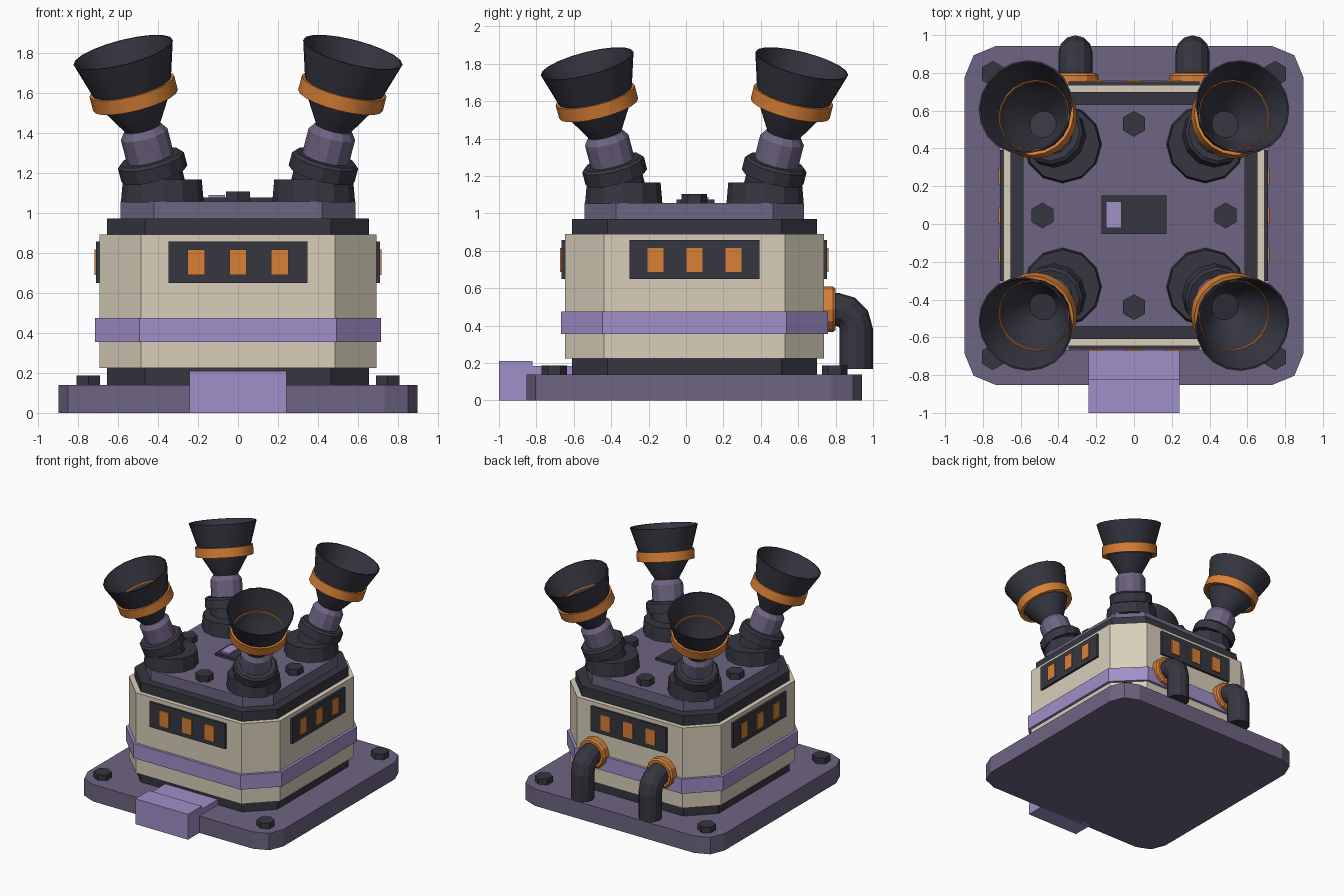
import bpy, bmesh
from math import pi, sin, cos, radians
from mathutils import Matrix, Vector

if "Cube" in bpy.data.objects:
    bpy.data.objects.remove(bpy.data.objects["Cube"])

CY = 0.045  # middle of the main body along y


def material(name, rgb):
    lin = [((c / 255 + 0.055) / 1.055) ** 2.4 for c in rgb] + [1]
    m = bpy.data.materials.new(name)
    m.use_nodes = True
    m.diffuse_color = lin
    bsdf = next(n for n in m.node_tree.nodes if n.type == 'BSDF_PRINCIPLED')
    bsdf.inputs["Base Color"].default_value = lin
    return m


CREAM = material("cream paint", (216, 206, 186))
PURPLE = material("dull purple", (110, 100, 130))
LILAC = material("lilac", (160, 143, 200))
DARK = material("dark metal", (54, 54, 65))
ORANGE = material("orange", (216, 128, 54))


def finish(name, bm, mat, smooth=False):
    bmesh.ops.recalc_face_normals(bm, faces=bm.faces)
    me = bpy.data.meshes.new(name)
    bm.to_mesh(me)
    bm.free()
    me.materials.append(mat)
    ob = bpy.data.objects.new(name, me)
    bpy.context.collection.objects.link(ob)
    if smooth:
        bpy.ops.object.select_all(action='DESELECT')
        ob.select_set(True)
        bpy.context.view_layer.objects.active = ob
        bpy.ops.object.shade_smooth_by_angle(angle=radians(28))
    return ob


def box(name, x, y, z, mat, turn=Matrix()):
    """Box from (min, max) ranges."""
    bm = bmesh.new()
    size = [r[1] - r[0] for r in (x, y, z)]
    mid = [(r[0] + r[1]) / 2 for r in (x, y, z)]
    bmesh.ops.create_cube(bm, size=1, matrix=turn @ Matrix.Translation(mid) @ Matrix.Diagonal(size + [1]))
    return finish(name, bm, mat)


def slab(name, half, corner, z0, z1, mat, segments=1):
    """Square slab with cut or rounded upright corners."""
    bm = bmesh.new()
    bmesh.ops.create_cube(bm, size=1, matrix=Matrix.Translation((0, CY, (z0 + z1) / 2))
                          @ Matrix.Diagonal((2 * half, 2 * half, z1 - z0, 1)))
    upright = [e for e in bm.edges if abs(e.verts[0].co.z - e.verts[1].co.z) > 0.01]
    bmesh.ops.bevel(bm, geom=upright, offset=corner, segments=segments, profile=0.5, affect='EDGES')
    return finish(name, bm, mat)


def lathe(name, profile, sides, mat, place, smooth=False, closed=False):
    """Turn (radius, height) points about the local z axis."""
    bm = bmesh.new()
    rings = [[bm.verts.new(place @ Vector((r * sin(2 * pi * i / sides), r * cos(2 * pi * i / sides), h)))
              for i in range(sides)] for r, h in profile]
    pairs = list(zip(rings, rings[1:]))
    if closed:
        pairs.append((rings[-1], rings[0]))
    else:
        bm.faces.new(rings[0])
        bm.faces.new(rings[-1])
    for a, b in pairs:
        for i in range(sides):
            j = (i + 1) % sides
            bm.faces.new((a[i], a[j], b[j], b[i]))
    return finish(name, bm, mat, smooth)


def bolt(name, x, y, z, height):
    lathe(name, [(0.068, 0), (0.068, height)], 6, DARK, Matrix.Translation((x, y, z)))


# Base plate and front step
slab("base_plate", 0.897, 0.165, 0, 0.14, PURPLE, 2)
box("front_step", (-0.242, 0.242), (-1, -0.82), (0, 0.21), LILAC)
box("front_step_ledge", (-0.242, 0.242), (-0.82, -0.6), (0.1, 0.185), LILAC)

# Body tiers
slab("lower_trim", 0.655, 0.19, 0.14, 0.225, DARK)
slab("body", 0.692, 0.208, 0.225, 0.89, CREAM)
slab("body_band", 0.714, 0.222, 0.355, 0.475, LILAC)
slab("upper_trim", 0.655, 0.19, 0.89, 0.97, DARK)
slab("roof", 0.587, 0.168, 0.97, 1.055, PURPLE)

# Window panel with three lamps on each side
for k, side in enumerate(("front", "left", "back", "right")):
    turn = Matrix.Translation((0, CY, 0)) @ Matrix.Rotation(k * pi / 2, 4, 'Z')
    box(side + "_panel", (-0.347, 0.347), (-0.71, -0.68), (0.65, 0.857), DARK, turn)
    for n in (-1, 0, 1):
        cx = n * 0.208
        box(side + "_lamp", (cx - 0.043, cx + 0.043), (-0.718, -0.70), (0.688, 0.815), ORANGE, turn)

# Bolts on the base and roof, and the roof hatch
for sx in (-1, 1):
    for sy in (-1, 1):
        bolt("base_bolt", sx * 0.747, CY + sy * 0.75, 0.14, 0.048)
for x, y in ((0.485, 0), (-0.485, 0), (0, 0.485), (0, -0.485)):
    bolt("roof_bolt", x, CY + y, 1.055, 0.05)
box("roof_hatch", (-0.173, 0.173), (-0.052, 0.152), (1.05, 1.075), DARK)
box("hatch_light", (-0.147, -0.066), (-0.02, 0.12), (1.07, 1.088), LILAC)

# Four nozzles leaning outwards
for sx in (-1, 1):
    for sy in (-1, 1):
        spot = Matrix.Translation((sx * 0.378, CY + sy * 0.378, 0))
        lathe("nozzle_pedestal", [(0.207, 1.05), (0.197, 1.165)], 12, DARK, spot)
        axis = Vector((sx, sy, 0)).normalized() * sin(radians(20)) + Vector((0, 0, cos(radians(20))))
        lean = (spot @ Matrix.Translation((0, 0, 1.04))
                @ Vector((0, 0, 1)).rotation_difference(axis).to_matrix().to_4x4())
        lathe("nozzle_neck", [(0.14, 0.03), (0.14, 0.17)], 12, DARK, lean)
        lathe("nozzle_collar", [(0.17, 0.165), (0.17, 0.235), (0.155, 0.25)], 12, DARK, lean)
        lathe("nozzle_sleeve", [(0.12, 0.24), (0.12, 0.375), (0.095, 0.41)], 12, PURPLE, lean)
        lathe("nozzle_bell", [(0.085, 0.40), (0.175, 0.55), (0.202, 0.63), (0.256, 0.81),
                              (0.247, 0.81), (0.193, 0.63), (0.165, 0.55), (0.073, 0.43)],
              20, DARK, lean, True)
        lathe("nozzle_ring", [(0.218, 0.555), (0.218, 0.63), (0.188, 0.63), (0.188, 0.555)],
              20, ORANGE, lean, True, True)

# Two bent pipes with flanges at the back
for sx in (-1, 1):
    x = sx * 0.31
    wall = Matrix.Translation((x, 0.72, 0.487)) @ Matrix.Rotation(-pi / 2, 4, 'X')
    lathe("pipe_flange", [(0.122, 0), (0.122, 0.065), (0.11, 0.08)], 12, ORANGE, wall)

    # Centre line: straight out, quarter bend, straight down
    bend = [(0.805 + 0.105 * sin(a), 0.382 + 0.105 * cos(a)) for a in (0, pi / 6, pi / 3, pi / 2)]
    path = [(0.73, 0.487)] + bend + [(0.91, 0.168)]
    bm = bmesh.new()
    rings = []
    for i, (y, z) in enumerate(path):
        before, after = path[max(i - 1, 0)], path[min(i + 1, len(path) - 1)]
        along = Vector((0, after[0] - before[0], after[1] - before[1])).normalized()
        across = along.cross(Vector((1, 0, 0)))
        rings.append([bm.verts.new(Vector((x, y, z)) + 0.089 * (
            Vector((cos(a), 0, 0)) + across * sin(a))) for a in (2 * pi * k / 12 for k in range(12))])
    for a, b in zip(rings, rings[1:]):
        for k in range(12):
            j = (k + 1) % 12
            bm.faces.new((a[k], a[j], b[j], b[k]))
    bm.faces.new(rings[0])
    bm.faces.new(rings[-1])
    finish("back_pipe", bm, DARK)
